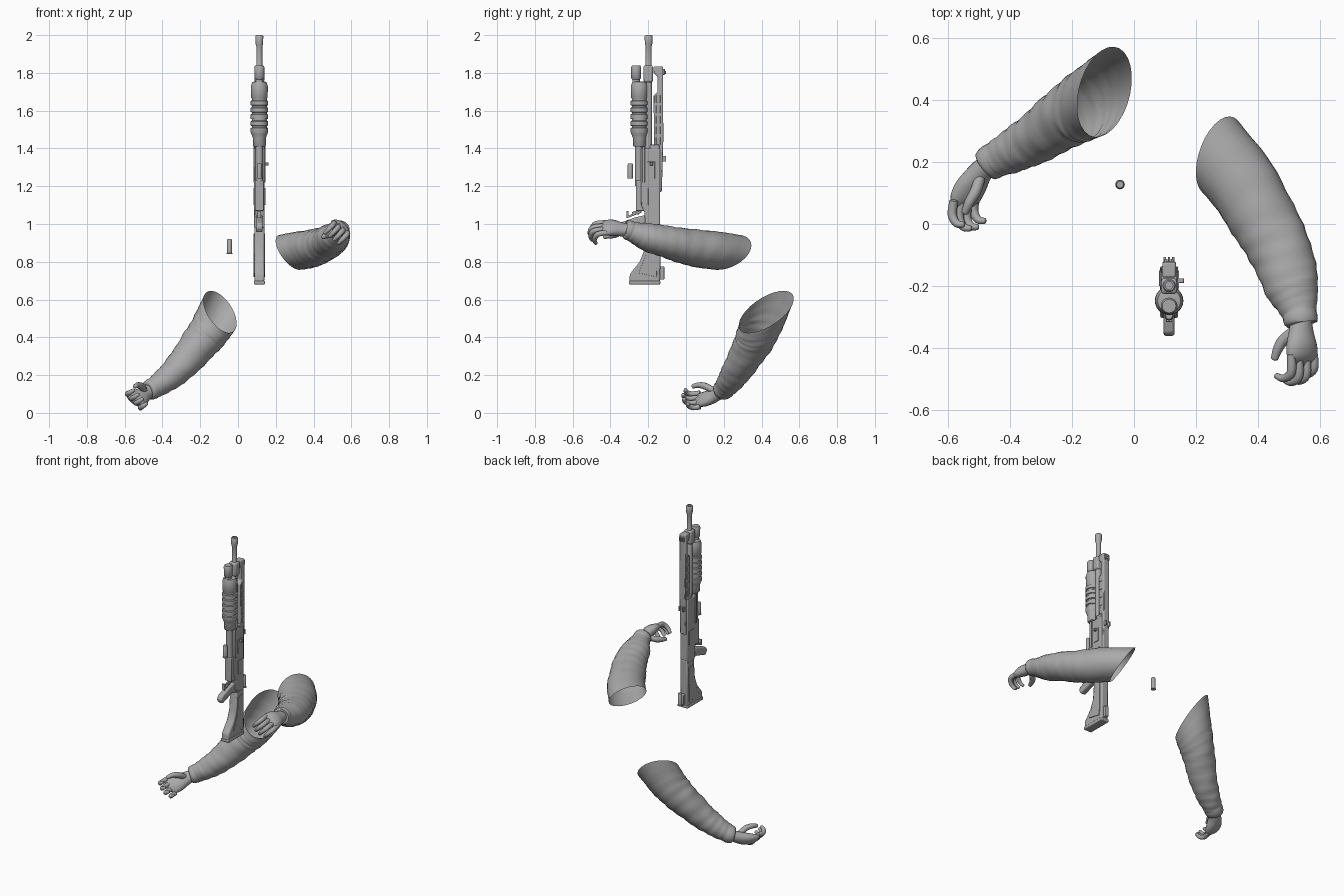
import bpy, bmesh, math
from mathutils import Vector

if "Cube" in bpy.data.objects:
    bpy.data.objects.remove(bpy.data.objects["Cube"])

CX = 0.113  # gun centre plane
grey = bpy.data.materials.new("plain_grey")
grey.diffuse_color = (0.4, 0.4, 0.4, 1)
grey.use_nodes = True
grey.node_tree.nodes["Principled BSDF"].inputs["Base Color"].default_value = grey.diffuse_color


def finish(name, bm, angle=40, bevel=0.0):
    bmesh.ops.recalc_face_normals(bm, faces=bm.faces)
    me = bpy.data.meshes.new(name)
    bm.to_mesh(me)
    bm.free()
    ob = bpy.data.objects.new(name, me)
    bpy.context.collection.objects.link(ob)
    me.materials.append(grey)
    if bevel:
        m = ob.modifiers.new("bevel", 'BEVEL')
        m.width, m.segments = bevel, 2
    bpy.ops.object.select_all(action='DESELECT')
    ob.select_set(True)
    bpy.context.view_layer.objects.active = ob
    bpy.ops.object.shade_smooth_by_angle(angle=math.radians(angle))
    return ob


def lathe(name, x, y, prof, n=20):
    """Vertical turned part from (radius, z) pairs."""
    bm = bmesh.new()
    rings = [[bm.verts.new((x + r * math.cos(2 * math.pi * k / n), y + r * math.sin(2 * math.pi * k / n), z))
              for k in range(n)] for r, z in prof]
    for a, b in zip(rings, rings[1:]):
        for k in range(n):
            bm.faces.new((a[k], a[(k + 1) % n], b[(k + 1) % n], b[k]))
    bm.faces.new(rings[0])
    bm.faces.new(rings[-1])
    return finish(name, bm)


def plate(name, prof, half, bevel=0.006, x=CX):
    """Side profile (y, z) extruded across x."""
    bm = bmesh.new()
    f = bm.faces.new([bm.verts.new((x - half, y, z)) for y, z in prof])
    ex = bmesh.ops.extrude_face_region(bm, geom=[f])
    bmesh.ops.translate(bm, vec=(2 * half, 0, 0), verts=[v for v in ex['geom'] if isinstance(v, bmesh.types.BMVert)])
    return finish(name, bm, 35, bevel)


def box(name, y0, y1, z0, z1, half, bevel=0.004, x=CX):
    return plate(name, [(y0, z0), (y1, z0), (y1, z1), (y0, z1)], half, bevel, x)


def spline(rows, steps):
    rows = [tuple(r) for r in rows]
    p = [rows[0]] + rows + [rows[-1]]
    out = []
    for i in range(1, len(p) - 2):
        for s in range(steps):
            t = s / steps
            out.append([0.5 * (2 * b + (c - a) * t + (2 * a - 5 * b + 4 * c - d) * t * t + (3 * b - a - 3 * c + d) * t ** 3)
                        for a, b, c, d in zip(p[i - 1], p[i], p[i + 1], p[i + 2])])
    return out + [list(rows[-1])]


def sweep(name, rows, n=16, steps=5, roll=0.0, cut=None, wrinkle=0.0, round_ends=False):
    """Tube through rows of (x, y, z, half width, half height); cut slants the first ring."""
    rows = spline(rows, steps)
    bm = bmesh.new()
    rings, P = [], [Vector(r[:3]) for r in rows]
    for i, r in enumerate(rows):
        t = (P[min(i + 1, len(P) - 1)] - P[max(i - 1, 0)]).normalized()
        s = t.cross(Vector((0, 0, 1))).normalized()
        u = s.cross(t)
        f = i / (len(rows) - 1)
        ring = []
        for k in range(n):
            a = 2 * math.pi * k / n
            w = 1 + wrinkle * min(1, 3 * f) * (math.sin(i * 1.9 + 2 * math.sin(a + f * 5)) + 0.6 * math.sin(3 * a + i * 0.8))
            c, d = r[3] * w * math.cos(a), r[4] * w * math.sin(a)
            o = s * (c * math.cos(roll) - d * math.sin(roll)) + u * (c * math.sin(roll) + d * math.cos(roll))
            if cut:  # slide along the arm onto the slanted opening
                fade = max(0, 1 - f * 2.5)
                o += t * (-cut.dot(o) / cut.dot(t)) * fade
            ring.append(bm.verts.new(P[i] + o))
        rings.append(ring)
    for a, b in zip(rings, rings[1:]):
        for k in range(n):
            bm.faces.new((a[k], a[(k + 1) % n], b[(k + 1) % n], b[k]))
    if round_ends:
        for ring, e, q in ((rings[0], P[0], P[1]), (rings[-1], P[-1], P[-2])):
            tip = bm.verts.new(e + (e - q).normalized() * rows[-1][3] * 0.5)
            for k in range(n):
                bm.faces.new((ring[k], ring[(k + 1) % n], tip))
    return finish(name, bm, 60)


def finger(name, pts, r=0.0135):
    rows = [(*p, r * s, r * s) for p, s in zip(pts, (1.05, 1.1, 0.95, 0.7))]
    sweep(name, rows, 10, 4, round_ends=True)


# ---- sleeves ----
sweep("right_sleeve", [(.275, .22, .85, .118, .1), (.355, .12, .864, .115, .102), (.425, 0, .882, .108, .095),
                       (.476, -.1, .905, .1, .085), (.507, -.2, .93, .088, .076), (.525, -.26, .95, .067, .06),
                       (.535, -.305, .966, .05, .048)],
      28, 6, cut=Vector((-.73, .36, -.59)), wrinkle=.018)
sweep("left_sleeve", [(-.095, .425, .535, .118, .116), (-.15, .39, .44, .11, .108), (-.21, .35, .36, .1, .098),
                      (-.31, .28, .24, .083, .08), (-.39, .235, .17, .07, .066), (-.45, .205, .13, .056, .054)],
      28, 7, cut=Vector((.65, -.42, .63)), wrinkle=.024)
# cuffs
sweep("right_cuff", [(.531, -.285, .962, .053, .05), (.535, -.3, .966, .056, .053), (.537, -.32, .968, .053, .05),
                     (.538, -.325, .969, .038, .036)], 24, 2)
sweep("left_cuff", [(-.435, .213, .14, .056, .054), (-.455, .202, .127, .058, .056), (-.475, .187, .117, .053, .05),
                    (-.48, .183, .115, .036, .034)], 24, 2)

# ---- hands ----
sweep("right_palm", [(.536, -.3, .967, .036, .033), (.538, -.345, .972, .043, .034), (.54, -.39, .98, .056, .034),
                     (.541, -.425, .98, .057, .026), (.541, -.442, .98, .045, .014)],
      18, 4, math.radians(37), round_ends=True)
sweep("left_palm", [(-.46, .2, .122, .036, .033), (-.495, .165, .1, .042, .035), (-.525, .12, .08, .055, .034),
                    (-.545, .08, .07, .055, .026), (-.548, .06, .068, .044, .014)],
      18, 4, math.radians(37), round_ends=True)
for i, reach in enumerate((0.0, .012, .008, -.012)):
    x, z = .506 + .024 * i, 1.008 - .018 * i
    finger(f"right_finger_{i + 1}", [(x, -.42, z), (x, -.478 - reach, z - .008),
                                     (x - .025, -.497 - reach, z - .035), (x - .048, -.488 - reach, z - .058)])
    x, z = -.583 + .023 * i, .105 - .024 * i
    finger(f"left_finger_{i + 1}", [(x + .003, .075, z), (x - .002, .03 - reach, z - .005),
                                    (x + .012, .002 - reach, z + .004), (x + .034, -.002 - reach, z + .018)])
finger("right_thumb", [(.515, -.345, .96), (.48, -.375, .945), (.462, -.405, .938), (.452, -.435, .932)], .0165)
finger("left_thumb", [(-.495, .15, .115), (-.51, .105, .14), (-.53, .07, .147), (-.545, .035, .14)], .0165)

# ---- shotgun: barrel, magazine tube, pump ----
lathe("barrel", CX, -.198, [(.018, 1.2), (.018, 1.83), (.016, 1.835), (.016, 1.94), (.02, 1.955), (.021, 1.995),
                            (.017, 2.0), (.012, 2.0), (.012, 1.96)])
lathe("magazine_tube", CX, -.25, [(.02, 1.2), (.02, 1.74)])
lathe("magazine_cap", CX, -.264, [(.02, 1.73), (.02, 1.765), (.026, 1.772), (.027, 1.83), (.022, 1.84)])
pump = [(.03, 1.41), (.034, 1.415), (.034, 1.455), (.042, 1.475)]
for i in range(5):
    z = 1.485 + i * .036
    pump += [(.046, z), (.046, z + .022), (.04, z + .026), (.04, z + .034)]
pump += [(.044, 1.67), (.045, 1.73), (.037, 1.752), (.022, 1.755)]
lathe("pump_grip", CX, -.247, pump, 24)
box("pump_collar", -.225, -.175, 1.75, 1.84, .026, .01)

# heat shield / top rail, with side slots and sights
plate("top_rail", [(-.165, 1.17), (-.128, 1.17), (-.12, 1.45), (-.122, 1.835), (-.172, 1.835), (-.172, 1.8),
                   (-.15, 1.78), (-.15, 1.7), (-.172, 1.68)], .022)
for sx in (-1, 1):
    for i in range(5):
        box(f"rail_vent_{i + 1}", -.158, -.136, 1.42 + i * .056, 1.46 + i * .056, .003, .001, CX + sx * .022)
    box("rear_sight_ear", -.13, -.106, 1.33, 1.36, .004, .001, CX + sx * .014)
    box("front_sight_ear", -.13, -.112, 1.79, 1.82, .004, .001, CX + sx * .012)
box("front_sight_post", -.13, -.106, 1.795, 1.81, .003, .001)
box("barrel_bracket", -.19, -.14, 1.36, 1.42, .026)

# receiver, loading gate, ejection port, bolt handle
plate("receiver", [(-.215, .98), (-.137, .98), (-.137, 1.4), (-.238, 1.4), (-.238, 1.1), (-.22, 1.06)], .028)
box("lower_receiver", -.266, -.17, 1.07, 1.23, .024)
for sx in (-1, 1):
    box("receiver_panel", -.2, -.15, 1.1, 1.19, .003, .001, CX + sx * .029)
    box("side_rail", -.232, -.218, 1.22, 1.41, .003, .001, CX + sx * .029)
box("ejection_port", -.205, -.165, 1.24, 1.33, .003, .001, CX + .029)
box("bolt_handle", -.19, -.175, 1.31, 1.325, .012, .002, CX + .036)

# trigger, guard, pistol grip
plate("trigger_guard", [(-.235, 1.06), (-.315, 1.03), (-.315, 1.07), (-.305, 1.07), (-.303, 1.045), (-.235, 1.075)], .01, .002)
plate("trigger", [(-.25, 1.05), (-.285, 1.055), (-.285, 1.063), (-.25, 1.075)], .005, .001)
plate("pistol_grip", [(-.2, .98), (-.25, .985), (-.345, .955), (-.362, .98), (-.352, 1.005), (-.27, 1.035), (-.2, 1.05)], .018, .008)

# butt stock with pad and hook
plate("stock", [(-.3, .692), (-.137, .692), (-.134, 1.0), (-.21, 1.0), (-.222, .86), (-.245, .8), (-.297, .735)], .026, .008)
plate("butt_pad", [(-.302, .68), (-.136, .68), (-.136, .7), (-.302, .7)], .029, .005)
for sx in (-1, 1):
    plate("stock_cheek_panel", [(-.25, .74), (-.155, .72), (-.15, .95), (-.195, .95), (-.21, .84)], .003, .001, CX + sx * .027)
box("stock_hook", -.14, -.115, .705, .775, .012)

# loose shells
for name, x, y, z in (("loose_shell", -.045, .127, .84), ("loading_shell", CX, -.295, 1.24)):
    lathe(name, x, y, [(.0155, z), (.0155, z + .005), (.0135, z + .007), (.0135, z + .076), (.011, z + .08)], 16)
